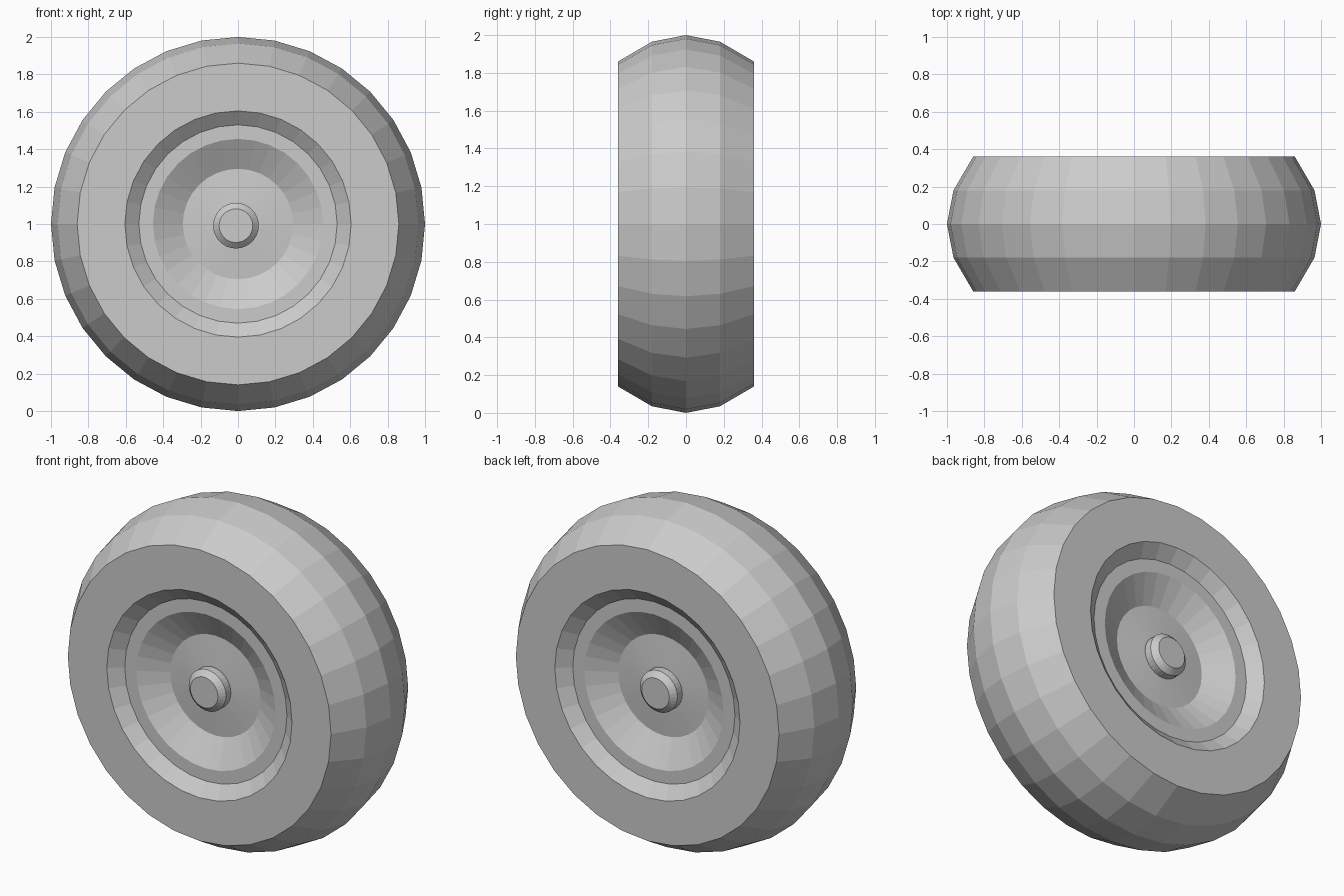
import bpy
import math

if "Cube" in bpy.data.objects:
    bpy.data.objects.remove(bpy.data.objects["Cube"])

SIDES = 32


def lathe(name, strips, cx=0.0, cz=1.0):
    """Turn (radius, y) profiles around an axis parallel to y; r = 0 closes in a fan."""
    verts, faces = [], []
    for strip in strips:
        rings = []
        for r, y in strip:
            start = len(verts)
            n = SIDES if r > 0 else 1
            for k in range(n):
                a = 2 * math.pi * k / SIDES
                verts.append((cx + r * math.sin(a), y, cz + r * math.cos(a)))
            rings.append([start + k % n for k in range(SIDES)])
        for a, b in zip(rings, rings[1:]):
            for k in range(SIDES):
                m = (k + 1) % SIDES
                quad = [a[k], a[m], b[m], b[k]]
                faces.append(list(dict.fromkeys(quad)))
    mesh = bpy.data.meshes.new(name)
    mesh.from_pydata(verts, [], faces)
    mesh.update()
    obj = bpy.data.objects.new(name, mesh)
    bpy.context.collection.objects.link(obj)
    return obj


def mirrored(strip):
    """The same profile on the back, running the other way."""
    return [(r, -y) for r, y in reversed(strip)]


# Tyre: flat sidewalls and a faceted, crowned tread
half_tread = [(0.605, -0.36), (0.86, -0.36), (0.965, -0.18)]
lathe("tyre", [half_tread + [(1.0, 0.0)] + mirrored(half_tread)])

# Rim: bevelled lip, flat ring and conical dish on both sides
dish = [(0.295, -0.21), (0.455, -0.30), (0.53, -0.30), (0.605, -0.36)]
lathe("rim", [dish, mirrored(dish)])

# Centre discs: slightly raised toward the axle
disc = [(0, -0.225), (0.12, -0.225), (0.295, -0.21)]
lathe("centre_disc", [disc, mirrored(disc)])

# Axle: bevelled stub through the wheel, a touch off centre
stub = [(0, -0.30), (0.09, -0.30), (0.122, -0.27), (0.122, -0.20)]
lathe("axle", [stub + mirrored(stub)], cx=-0.011, cz=0.991)
